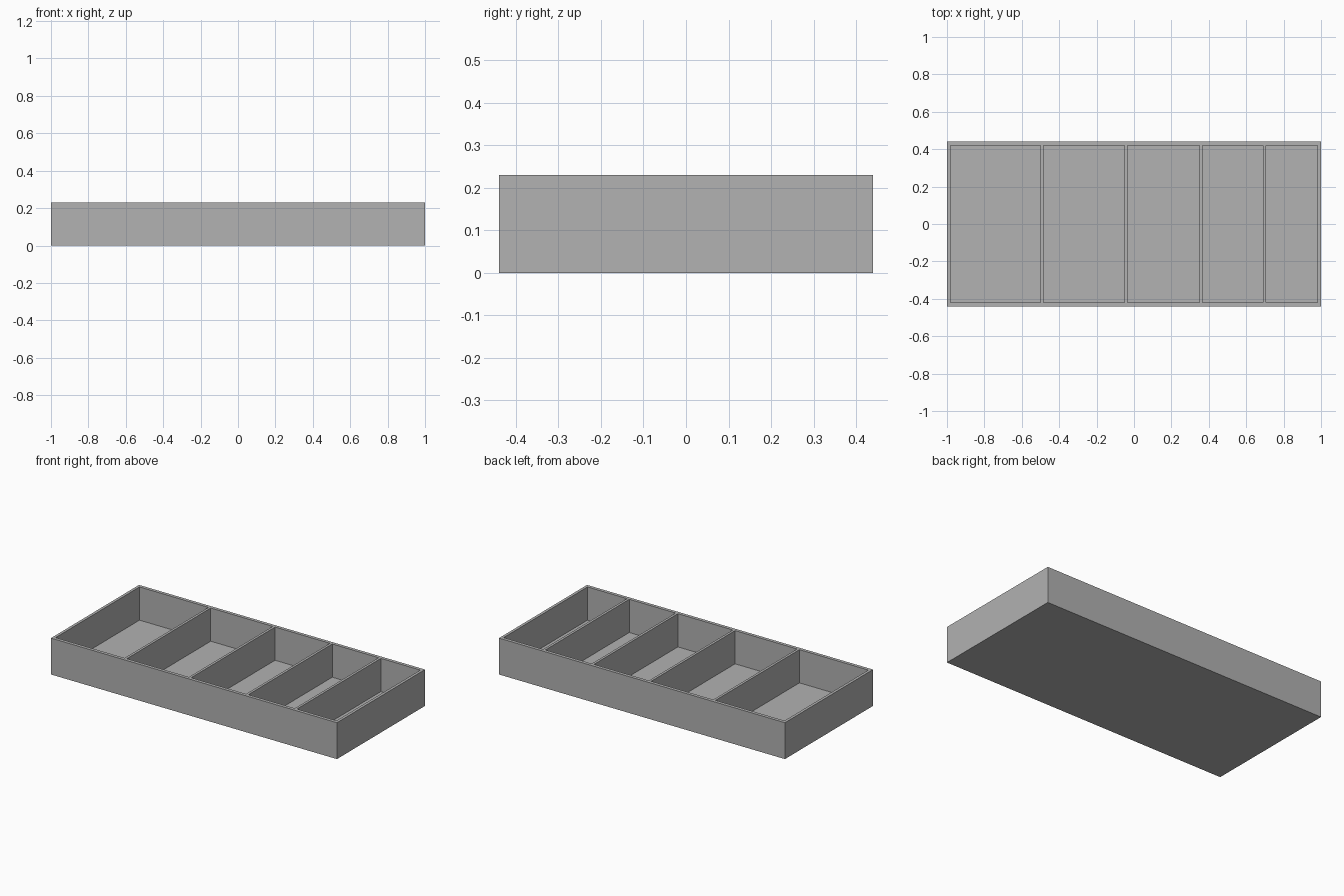
import bpy
import bmesh
from mathutils import Vector

cube = bpy.data.objects.get("Cube")
if cube:
    bpy.data.objects.remove(cube, do_unlink=True)

# Overall tray size
LENGTH, DEPTH, HEIGHT = 2.0, 0.88, 0.23
FLOOR = 0.02
POCKET_Y = 0.419
# Left and right limits of each compartment
POCKETS = [(-0.982, -0.5), (-0.484, -0.05), (-0.034, 0.35),
           (0.366, 0.69), (0.706, 0.982)]

# Plain grey material
grey = bpy.data.materials.new("plain_grey")
grey.use_nodes = True
colour = (0.445, 0.445, 0.445, 1.0)
grey.diffuse_color = colour
grey.node_tree.nodes["Principled BSDF"].inputs["Base Color"].default_value = colour

# Solid block standing on the ground
bm = bmesh.new()
bmesh.ops.create_cube(bm, size=1.0)
bmesh.ops.scale(bm, vec=(LENGTH, DEPTH, HEIGHT), verts=bm.verts)
bmesh.ops.translate(bm, vec=(0, 0, HEIGHT / 2), verts=bm.verts)


def slice_block(point, normal):
    geom = bm.verts[:] + bm.edges[:] + bm.faces[:]
    bmesh.ops.bisect_plane(bm, geom=geom, plane_co=point, plane_no=normal)


# Mark out walls and dividers
for limits in POCKETS:
    for x in limits:
        slice_block(Vector((x, 0, 0)), Vector((1, 0, 0)))
for y in (-POCKET_Y, POCKET_Y):
    slice_block(Vector((0, y, 0)), Vector((0, 1, 0)))


def is_pocket(face):
    c = face.calc_center_median()
    return (face.normal.z > 0.9 and abs(c.y) < POCKET_Y
            and any(a < c.x < b for a, b in POCKETS))


# Sink the compartments down to the floor
bm.normal_update()
pockets = [f for f in bm.faces if is_pocket(f)]
sunk = bmesh.ops.extrude_discrete_faces(bm, faces=pockets)["faces"]
floor_verts = list({v for f in sunk for v in f.verts})
bmesh.ops.translate(bm, vec=(0, 0, FLOOR - HEIGHT), verts=floor_verts)

# Merge the flat strips left by slicing
bmesh.ops.dissolve_limit(bm, angle_limit=0.01, verts=bm.verts[:], edges=bm.edges[:])
bmesh.ops.recalc_face_normals(bm, faces=bm.faces[:])

mesh = bpy.data.meshes.new("divided_tray")
bm.to_mesh(mesh)
bm.free()
mesh.materials.append(grey)
tray = bpy.data.objects.new("divided_tray", mesh)
bpy.context.collection.objects.link(tray)
